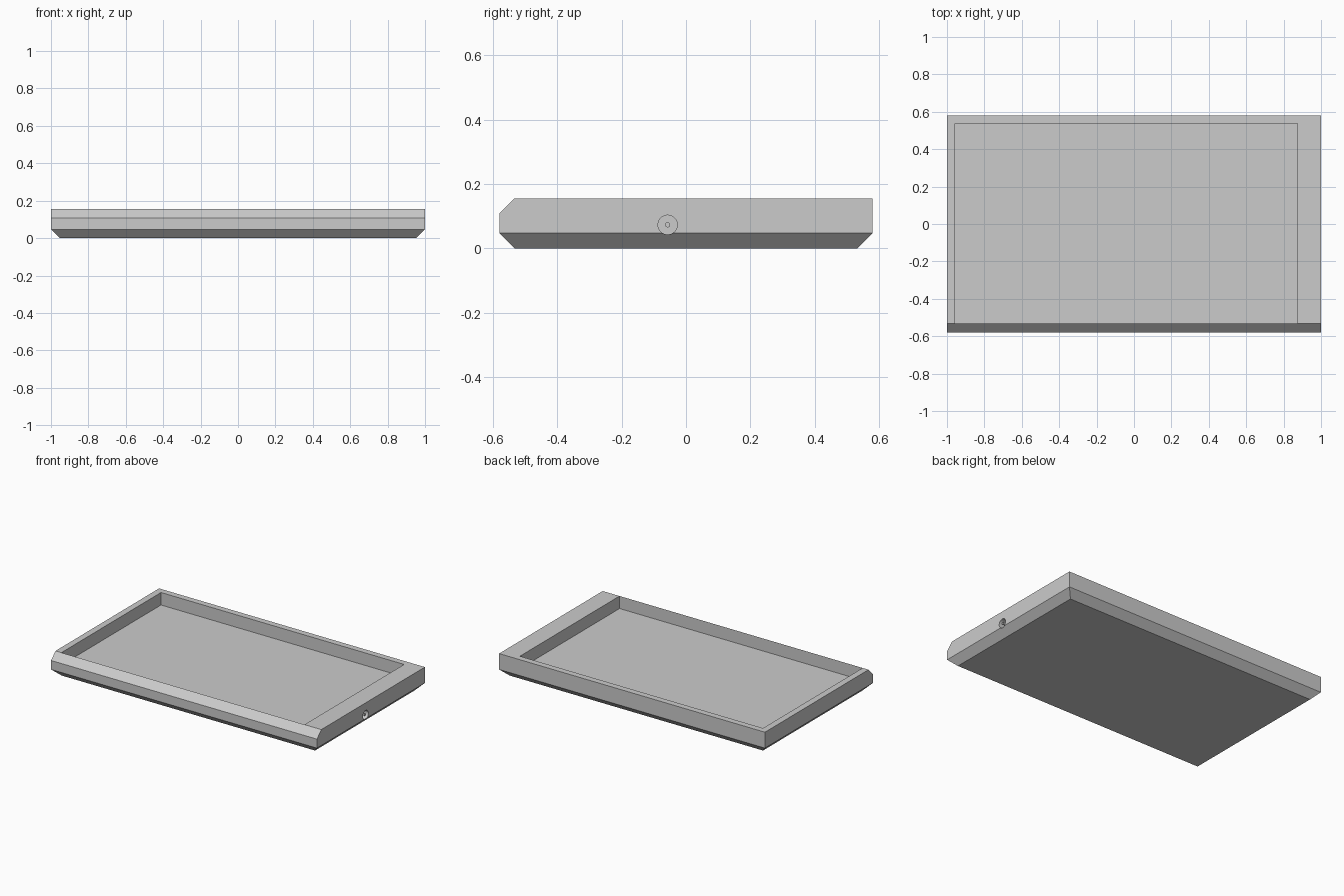
import bpy
import bmesh
from math import pi
from mathutils import Matrix

if "Cube" in bpy.data.objects:
    bpy.data.objects.remove(bpy.data.objects["Cube"], do_unlink=True)

grey = bpy.data.materials.new("grey plastic")
grey.use_nodes = True
colour = (0.6, 0.6, 0.6, 1)
grey.diffuse_color = colour
grey.node_tree.nodes["Principled BSDF"].inputs["Base Color"].default_value = colour


def make_object(name, bm):
    mesh = bpy.data.meshes.new(name)
    bm.normal_update()
    bm.to_mesh(mesh)
    bm.free()
    obj = bpy.data.objects.new(name, mesh)
    mesh.materials.append(grey)
    bpy.context.collection.objects.link(obj)
    return obj


def box(low, high):
    bm = bmesh.new()
    bmesh.ops.create_cube(bm, size=1)
    for v in bm.verts:
        v.co = [b if c > 0 else a for a, b, c in zip(low, high, v.co)]
    return bm


def rod(name, radius, x0, x1, y, z):
    bm = bmesh.new()
    place = Matrix.Translation(((x0 + x1) / 2, y, z)) @ Matrix.Rotation(pi / 2, 4, "Y")
    bmesh.ops.create_cone(bm, cap_ends=True, segments=32, radius1=radius,
                          radius2=radius, depth=x1 - x0, matrix=place)
    return make_object(name, bm)


def smooth(obj):
    bpy.ops.object.select_all(action="DESELECT")
    obj.select_set(True)
    bpy.context.view_layer.objects.active = obj
    bpy.ops.object.shade_smooth_by_angle()


# Tray body, chamfered all round the base and along the top front edge
bm = box((-1, -0.58, 0), (1, 0.58, 0.155))
edges = [e for e in bm.edges
         if all(v.co.z < 0.01 for v in e.verts)
         or all(v.co.z > 0.1 and v.co.y < 0 for v in e.verts)]
bmesh.ops.bevel(bm, geom=edges, offset=0.047, segments=1, affect="EDGES")
body = make_object("tray_body", bm)

# Cutters for the wide pocket and the round socket in the left side
pocket = make_object("pocket_cutter",
                     box((-0.956, -0.533, 0.07), (0.873, 0.538, 0.3)))
jack_y, jack_z = -0.057, 0.073
socket = rod("socket_cutter", 0.03, 0.95, 1.1, jack_y, jack_z)
for cutter in (pocket, socket):
    cut = body.modifiers.new(cutter.name, "BOOLEAN")
    cut.object = cutter
    cut.operation = "DIFFERENCE"
    cut.solver = "EXACT"

# Apply the cuts and discard the cutters
bpy.context.view_layer.update()
graph = bpy.context.evaluated_depsgraph_get()
cut_mesh = bpy.data.meshes.new_from_object(body.evaluated_get(graph))
body.modifiers.clear()
body.data = cut_mesh
for cutter in (pocket, socket):
    bpy.data.objects.remove(cutter, do_unlink=True)
smooth(body)

# Contact pin inside the socket
smooth(rod("socket_pin", 0.008, 0.945, 0.995, jack_y, jack_z))
